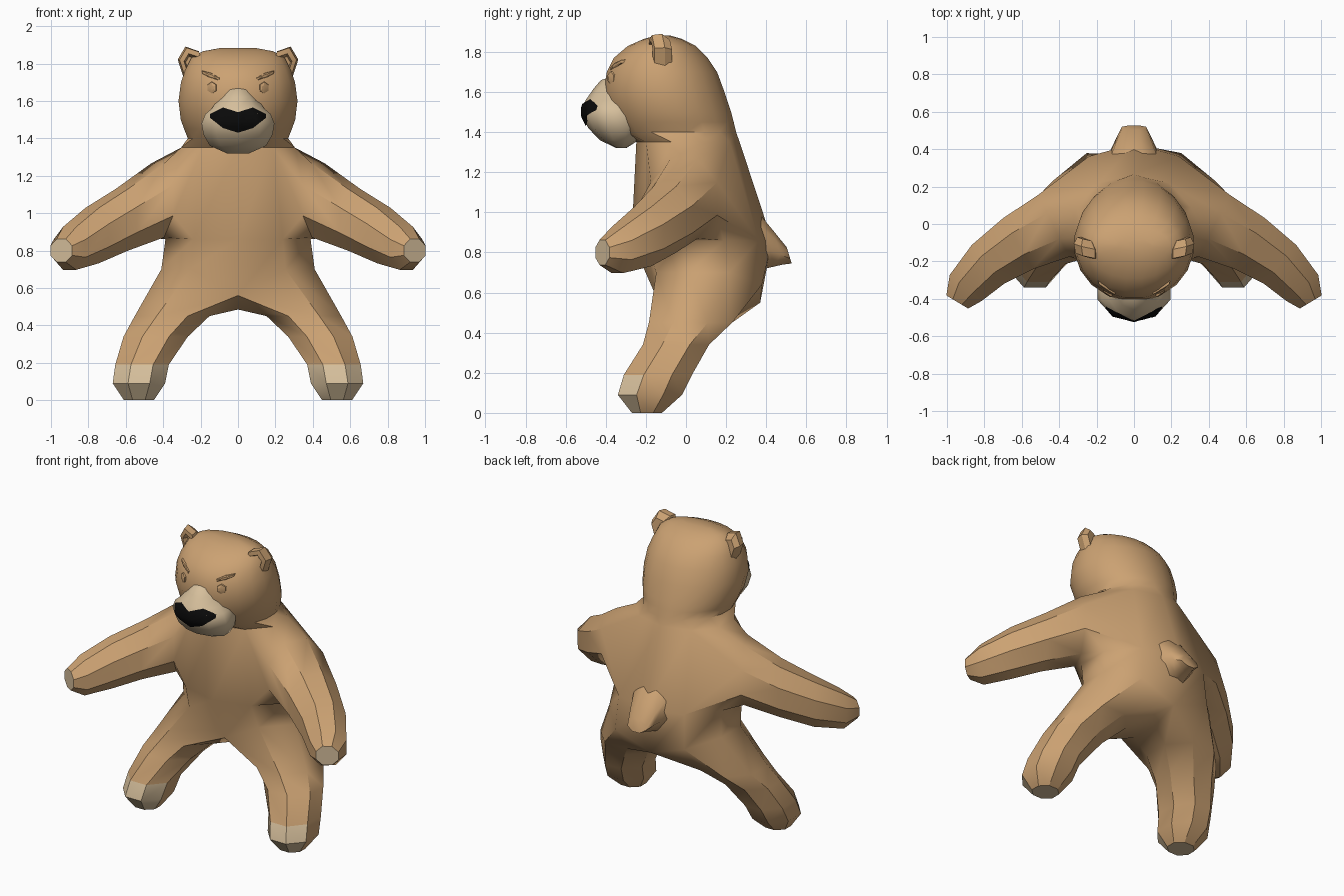
import bpy
import bmesh
import math
from mathutils import Vector
from mathutils.bvhtree import BVHTree

cube = bpy.data.objects.get("Cube")
if cube:
    bpy.data.objects.remove(cube, do_unlink=True)


def material(name, rgb):
    m = bpy.data.materials.new(name)
    m.use_nodes = True
    m.diffuse_color = (*rgb, 1)
    m.node_tree.nodes["Principled BSDF"].inputs["Base Color"].default_value = (*rgb, 1)
    return m


FUR = material("tan fur", (0.60, 0.36, 0.17))
CREAM = material("cream muzzle and pads", (0.67, 0.52, 0.33))
BLACK = material("black nose", (0.003, 0.003, 0.003))


def finish(name, bm, mats, angle=None):
    """Turn a bmesh into an object, smoothed by angle unless its edges are already marked."""
    mesh = bpy.data.meshes.new(name)
    bm.to_mesh(mesh)
    tree = BVHTree.FromBMesh(bm)
    bm.free()
    for m in mats:
        mesh.materials.append(m)
    ob = bpy.data.objects.new(name, mesh)
    bpy.context.collection.objects.link(ob)
    if angle:
        bpy.ops.object.select_all(action='DESELECT')
        ob.select_set(True)
        bpy.context.view_layer.objects.active = ob
        bpy.ops.object.shade_smooth_by_angle(angle=math.radians(angle))
    return tree


def ring(c, u, v, n):
    """Closed ring with a flat side towards the u axis."""
    c, u, v = Vector(c), Vector(u), Vector(v)
    k = 1 / math.cos(math.pi / n)
    angles = [(i + 0.5) * math.tau / n for i in range(n)]
    return [c + k * (u * math.cos(a) + v * math.sin(a)) for a in angles]


def level(z, front, back, half, n=20, x=0):
    """Horizontal ring from its front, back and half width."""
    return ring((x, (front + back) / 2, z), (half, 0, 0), (0, (back - front) / 2, 0), n)


def bridge(bm, a, b, skip=()):
    for i in range(len(a)):
        j = (i + 1) % len(a)
        if i not in skip:
            bm.faces.new((a[i], a[j], b[j], b[i]))


def loft(name, rings, mat, angle):
    bm = bmesh.new()
    loops = [[bm.verts.new(p) for p in r] for r in rings]
    for a, b in zip(loops, loops[1:]):
        bridge(bm, a, b)
    bm.faces.new(loops[0])
    bm.faces.new(loops[-1])
    bmesh.ops.recalc_face_normals(bm, faces=bm.faces[:])
    return finish(name, bm, [mat], angle)


def grow_limb(bm, loop, rings):
    """Extend an open eight-sided loop through rings; returns its lengthwise edges."""
    ridges = []
    for k, r in enumerate(rings):
        new = [bm.verts.new(p) for p in r]
        bridge(bm, loop, new)
        if k:
            ridges += [bm.edges.get((p, q)) for p, q in zip(loop, new)]
        loop = new
    cap = bm.faces.new(loop)
    return ridges + list(cap.edges)


# Body: ten-sided trunk with holes that the arms and legs grow out of
bm = bmesh.new()
hip, low, high = [[bm.verts.new(p) for p in level(*r, 10)] for r in (
    (0.7, -0.195, 0.425, 0.41), (0.86, -0.255, 0.412, 0.388), (1.35, -0.235, 0.255, 0.305))]
ARM_HOLES = (8, 9, 0, 3, 4, 5)
bridge(bm, hip, low)
bridge(bm, low, high, ARM_HOLES)

# Head: twenty-sided rings continuing the neck
head = [[bm.verts.new(p) for p in level(*r)] for r in (
    (1.40, -0.33, 0.25, 0.268), (1.45, -0.36, 0.238, 0.288), (1.5, -0.38, 0.225, 0.306),
    (1.6, -0.41, 0.192, 0.318), (1.7, -0.395, 0.155, 0.305), (1.77, -0.36, 0.108, 0.28),
    (1.83, -0.29, 0.048, 0.25), (1.865, -0.21, -0.02, 0.19), (1.882, -0.15, -0.08, 0.1))]
jaw = head[0]
for i, v in enumerate(high):
    bm.faces.new((v, jaw[2 * i + 1], jaw[2 * i]))
    bm.faces.new((v, high[(i + 1) % 10], jaw[(2 * i + 2) % 20], jaw[2 * i + 1]))
for a, b in zip(head, head[1:]):
    bridge(bm, a, b)
bm.faces.new(head[-1])

# Hips: drop the front and back of the lowest ring towards the crotch
hip[7].co = (0, -0.14, 0.56)
hip[2].co = (0, 0.37, 0.55)
for i in (1, 3):
    hip[i].co.z = 0.64
crotch = [bm.verts.new((0, y, 0.485)) for y in (0.2, 0.0)]

ridges = []
for s in (1, -1):
    side = (lambda i: i) if s > 0 else (lambda i: (4 - i) % 10)

    # Arm: upright rings along a path curving forward
    path = [(0.43, -0.01, 1.068, 0.185, 0.198), (0.62, -0.105, 0.965, 0.158, 0.165),
            (0.78, -0.215, 0.88, 0.135, 0.148), (0.90, -0.342, 0.812, 0.11, 0.115),
            (0.945, -0.417, 0.80, 0.068, 0.062)]
    rings = []
    for i, (x, y, z, wide, tall) in enumerate(path):
        a, b = path[max(i - 1, 0)], path[min(i + 1, len(path) - 1)]
        d = Vector((b[0] - a[0], b[1] - a[1], 0)).normalized()
        rings.append(ring((s * x, y, z), (-s * d.y * wide, d.x * wide, 0), (0, 0, tall), 8))
    loop = [high[side(i)] for i in (1, 0, 9, 8)] + [low[side(i)] for i in (8, 9, 0, 1)]
    ridges += grow_limb(bm, loop, rings)

    # Leg: level rings down to a flat sole
    rings = [level(z, f, b, s * w, 8, s * x) for z, f, b, w, x in (
        (0.45, -0.185, 0.23, 0.20, 0.352), (0.34, -0.215, 0.115, 0.172, 0.44),
        (0.19, -0.31, 0.03, 0.143, 0.513), (0.09, -0.34, -0.02, 0.14, 0.53),
        (0.0, -0.27, -0.12, 0.08, 0.53))]
    loop = [hip[side(i)] for i in (0, 1, 2)] + crotch + [hip[side(i)] for i in (7, 8, 9)]
    ridges += grow_limb(bm, loop, rings)

# Sharp limb ridges and strong bends, everything else smooth
bmesh.ops.recalc_face_normals(bm, faces=bm.faces[:])
bm.normal_update()
for e in bm.edges:
    e.smooth = e.calc_face_angle() < 0.9
for e in ridges:
    e.smooth = False
# Cream hand tips, fronts of the feet and soles
for f in bm.faces:
    f.smooth = True
    c = f.calc_center_median()
    foot = c.z < 0.19 and (f.normal.y < -0.3 or f.normal.z < -0.9)
    hand = abs(c.x) > 0.9 and len(f.verts) == 8
    f.material_index = int(foot or hand)
body = finish("body", bm, [FUR, CREAM])

# Muzzle, slightly pointed at the front
muzzle = loft("muzzle", [level(z, f, b, w, 10) for z, f, b, w in (
    (1.32, -0.345, -0.30, 0.06), (1.36, -0.425, -0.24, 0.15), (1.42, -0.48, -0.2, 0.185),
    (1.48, -0.51, -0.2, 0.195), (1.53, -0.508, -0.2, 0.175), (1.56, -0.493, -0.2, 0.14),
    (1.62, -0.452, -0.2, 0.098), (1.66, -0.418, -0.2, 0.07), (1.68, -0.36, -0.2, 0.05))],
    CREAM, 60)


def surface_y(tree, x, z):
    hit = tree.ray_cast(Vector((x, -2, z)), Vector((0, 1, 0)))[0]
    return hit.y if hit else -0.3


# Heart-shaped nose: thin patch following the muzzle; columns give x, bottom, top
columns = [(-0.15, 1.51, 1.53), (-0.08, 1.455, 1.565), (0, 1.43, 1.54),
           (0.08, 1.455, 1.565), (0.15, 1.51, 1.53)]
ROWS, STEPS = 6, 4
bm = bmesh.new()
grid = []
for i in range(STEPS * (len(columns) - 1) + 1):
    k = min(i // STEPS, len(columns) - 2)
    x, b, t = Vector(columns[k]).lerp(Vector(columns[k + 1]), i / STEPS - k)
    zs = [b + (t - b) * r / ROWS for r in range(ROWS + 1)]
    grid.append([bm.verts.new((x, surface_y(muzzle, x, z) - 0.007, z)) for z in zs])
for a, b in zip(grid, grid[1:]):
    for r in range(ROWS):
        bm.faces.new((a[r], b[r], b[r + 1], a[r + 1]))
finish("nose", bm, [BLACK], 60)

for s, side in ((1, "left"), (-1, "right")):
    # Ear: six-sided shell with a hollow front
    ear = []
    for size, depth in ((0.05, 0.05), (0.075, 0.01), (0.07, -0.04), (0.045, -0.045), (0.032, -0.005)):
        c = (s * (0.25 + 0.1 * depth), -0.13 + depth, 1.797)
        ear.append(ring(c, (size * 0.75 * s, size * 0.2, -size * 0.3),
                        (s * size * 0.35, 0, size * 1.08), 6))
    loft(side + "_ear", ear, FUR, 25)

    # Brow and eye relief
    for name, x, z, w, h, tilt in (("brow", 0.145, 1.735, 0.05, 0.014, 0.02),
                                   ("eye", 0.14, 1.67, 0.026, 0.032, 0.0)):
        y = surface_y(body, s * x, z)
        slope = surface_y(body, s * (x + 0.03), z) - y
        u = Vector((s * w, w * slope / 0.03, tilt))
        loft(side + "_" + name, [ring((s * x, y + d, z), u * k, (0, 0, h * k), 6)
                                 for d, k in ((0.02, 1.0), (-0.004, 0.85), (-0.01, 0.4))],
             FUR, 20)

# Stubby tail
loft("tail", [ring((0, y, z), (w, 0, 0), (0, -0.3 * h, h), 8) for y, z, w, h in (
    (0.3, 0.89, 0.16, 0.18), (0.40, 0.865, 0.115, 0.135), (0.46, 0.825, 0.09, 0.085),
    (0.515, 0.785, 0.065, 0.04))], FUR, 60)
